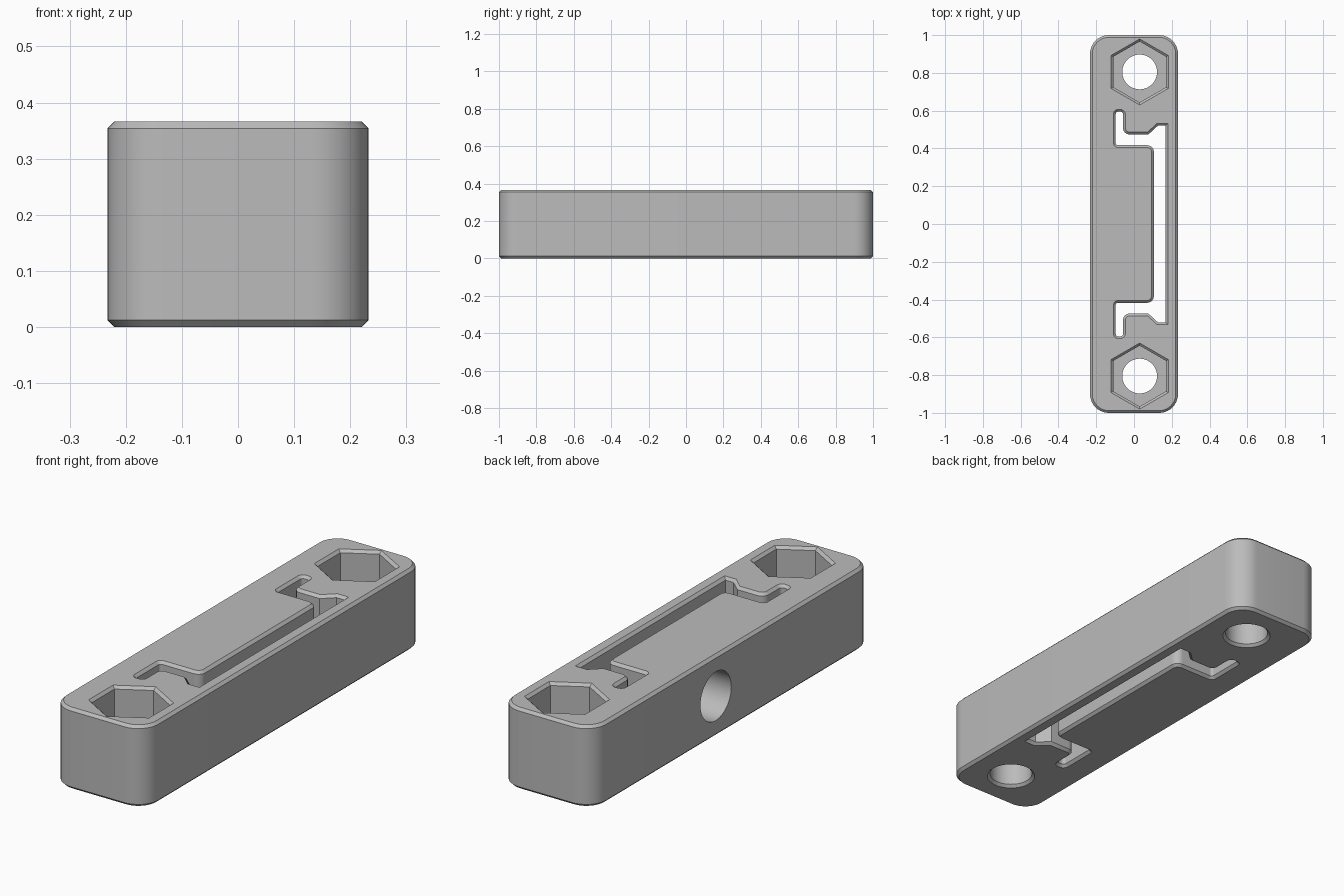
import bpy, bmesh, math
from mathutils import Vector

old = bpy.data.objects.get("Cube")
if old:
    bpy.data.objects.remove(old, do_unlink=True)

HEIGHT, CHAMFER, OVER = 0.366, 0.012, 0.01

grey = bpy.data.materials.new("plain grey")
grey.use_nodes = True
grey.diffuse_color = (0.5, 0.5, 0.5, 1)
grey.node_tree.nodes["Principled BSDF"].inputs["Base Color"].default_value = grey.diffuse_color


def rounded(corners, steps=10):
    """Outline from (x, y, radius) corners, in counter-clockwise order."""
    out = []
    for i, (x, y, r) in enumerate(corners):
        p = Vector((x, y))
        if r == 0:
            out.append(p)
            continue
        a = (Vector(corners[i - 1][:2]) - p).normalized()
        b = (Vector(corners[(i + 1) % len(corners)][:2]) - p).normalized()
        half = a.angle(b) / 2
        centre = p + (a + b).normalized() * r / math.sin(half)
        start = p + a * r / math.tan(half) - centre
        end = p + b * r / math.tan(half) - centre
        sweep = start.angle_signed(end)
        for k in range(steps + 1):
            t = -sweep * k / steps
            c, s = math.cos(t), math.sin(t)
            out.append(centre + Vector((start.x * c - start.y * s, start.x * s + start.y * c)))
    return out


def regular(sides, radius, cx, cy, turn=0.0):
    angles = [turn + math.tau * i / sides for i in range(sides)]
    return [Vector((cx + radius * math.cos(a), cy + radius * math.sin(a))) for a in angles]


def grown(points, d):
    """Offset an outline outwards with mitred corners."""
    out = []
    for i, p in enumerate(points):
        e = (p - points[i - 1]).normalized()
        f = (points[(i + 1) % len(points)] - p).normalized()
        n, m = Vector((e.y, -e.x)), Vector((f.y, -f.x))
        out.append(p + (n + m) * d / (1 + n.dot(m)))
    return out


def loft(name, outline, levels):
    """Solid through the outline, at each (height, growth) level."""
    bm = bmesh.new()
    rings = [[bm.verts.new((p.x, p.y, z)) for p in grown(outline, d)] for z, d in levels]
    count = len(outline)
    for low, high in zip(rings, rings[1:]):
        for i in range(count):
            j = (i + 1) % count
            bm.faces.new((low[i], low[j], high[j], high[i]))
    bm.faces.new(rings[0][::-1])
    bm.faces.new(rings[-1])
    bmesh.ops.recalc_face_normals(bm, faces=bm.faces)
    mesh = bpy.data.meshes.new(name)
    bm.to_mesh(mesh)
    bm.free()
    mesh.materials.append(grey)
    obj = bpy.data.objects.new(name, mesh)
    bpy.context.collection.objects.link(obj)
    return obj


# Levels of an opening that flares at the bottom and top faces
flare = CHAMFER + OVER
bottom_flare = [(-OVER, flare), (CHAMFER, 0)]
top_flare = [(HEIGHT - CHAMFER, 0), (HEIGHT + OVER, flare)]

# Main block with rounded upright corners and chamfered rims
w, r = 0.233, 0.1
block = loft("clamp_block", rounded([(-w, -1, r), (w, -1, r), (w, 1, r), (-w, 1, r)]),
             [(0, -CHAMFER), (CHAMFER, 0), (HEIGHT - CHAMFER, 0), (HEIGHT, -CHAMFER)])

# Profile slot, mirrored front to back
half = [(0.168, 0.521, 0), (0.127, 0.521, 0), (0.076, 0.474, 0), (-0.058, 0.474, 0.035),
        (-0.058, 0.595, 0.015), (-0.097, 0.595, 0.015), (-0.097, 0.417, 0.012),
        (0.105, 0.417, 0.035)]
slot = rounded(half + [(x, -y, q) for x, y, q in reversed(half)])
cutters = [loft("slot_cutter", slot, bottom_flare + top_flare)]

# Hexagonal nut pockets above round bolt holes
for side in (-1, 1):
    cx, cy = 0.03, 0.805 * side
    cutters.append(loft("nut_cutter", regular(6, 0.161, cx, cy, math.pi / 2),
                        [(HEIGHT - 0.2, 0)] + top_flare))
    cutters.append(loft("bolt_cutter", regular(48, 0.092, cx, cy),
                        bottom_flare + [(HEIGHT - 0.1, 0)]))

# Round cross hole from the outer side into the slot
cross = loft("cross_hole_cutter", regular(48, 0.11, 0, 0), [(0, 0), (0.43, 0)])
cross.rotation_euler.y = math.pi / 2
cross.location = (-0.3, 0.12, HEIGHT / 2)
cutters.append(cross)

# Cut the openings and discard the cutters
bpy.ops.object.select_all(action='DESELECT')
bpy.context.view_layer.objects.active = block
block.select_set(True)
for cutter in cutters:
    cutter.hide_render = True
    mod = block.modifiers.new("opening", 'BOOLEAN')
    mod.operation, mod.solver, mod.object = 'DIFFERENCE', 'EXACT', cutter
    bpy.ops.object.modifier_apply(modifier=mod.name)
    bpy.data.objects.remove(cutter, do_unlink=True)
bpy.ops.object.shade_smooth_by_angle(angle=math.radians(30))
